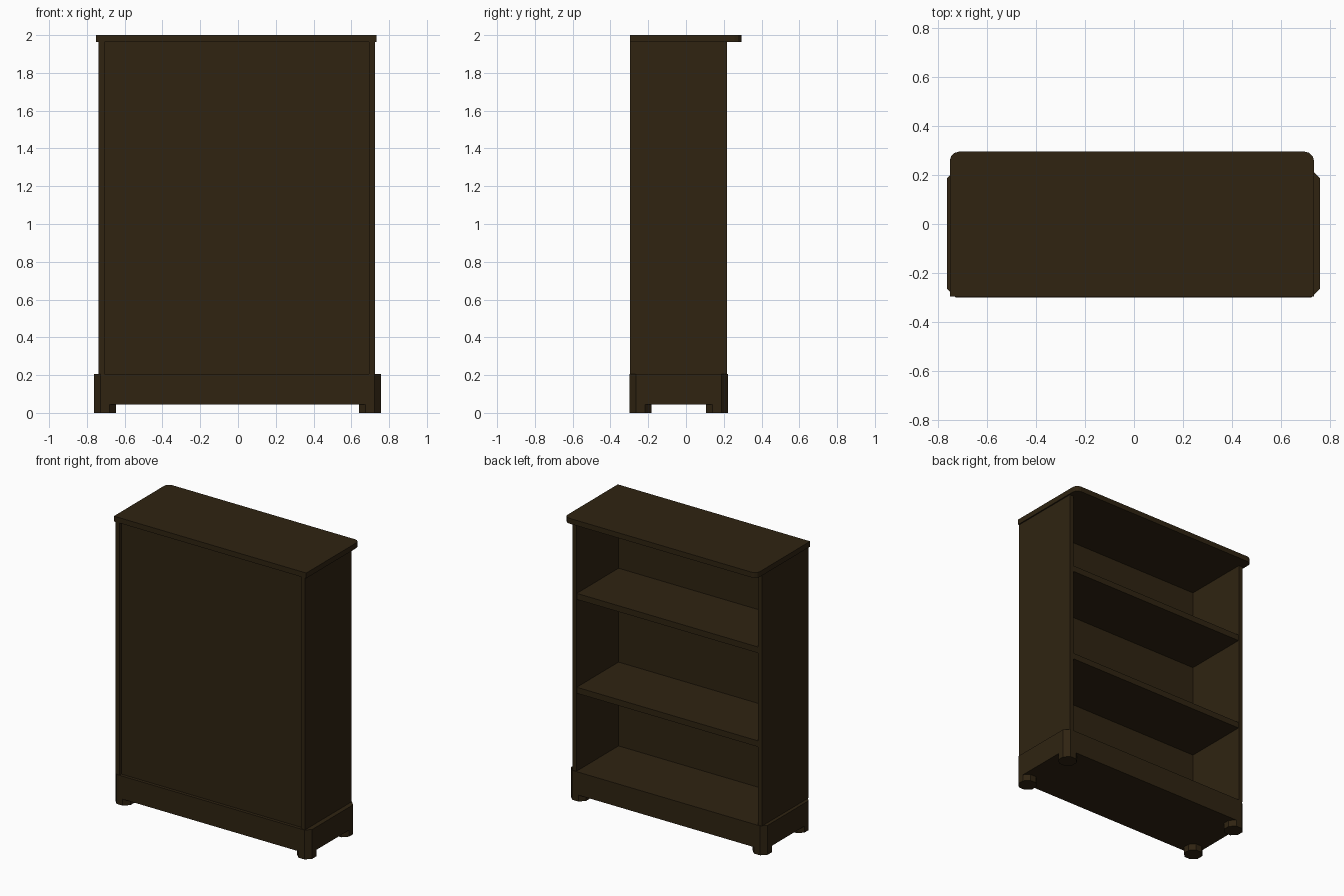
import bpy, math

if "Cube" in bpy.data.objects:
    bpy.data.objects.remove(bpy.data.objects["Cube"])

# One dark wood colour for the whole bookcase
wood = bpy.data.materials.new("dark walnut")
wood.diffuse_color = (0.029, 0.0173, 0.0058, 1)
wood.use_nodes = True
wood.node_tree.nodes["Principled BSDF"].inputs["Base Color"].default_value = wood.diffuse_color


def prism(name, outline, z0, z1):
    """Extrude a counter-clockwise xy outline between two heights."""
    n = len(outline)
    verts = [(x, y, z) for z in (z0, z1) for x, y in outline]
    faces = [tuple(reversed(range(n))), tuple(range(n, 2 * n))]
    faces += [(i, (i + 1) % n, n + (i + 1) % n, n + i) for i in range(n)]
    mesh = bpy.data.meshes.new(name)
    mesh.from_pydata(verts, [], faces)
    mesh.materials.append(wood)
    obj = bpy.data.objects.new(name, mesh)
    bpy.context.collection.objects.link(obj)
    return obj


def rect(x0, x1, y0, y1):
    return [(x0, y0), (x1, y0), (x1, y1), (x0, y1)]


def chamfered(x0, x1, y0, y1, c):
    return [(x0 + c, y0), (x1 - c, y0), (x1, y0 + c), (x1, y1 - c),
            (x1 - c, y1), (x0 + c, y1), (x0, y1 - c), (x0, y0 + c)]


# Plinth with cut corners, raised on four feet
BX0, BX1, BY0, BY1 = -0.762, 0.758, -0.30, 0.222
FOOT, CUT, GAP, BASE = 0.117, 0.035, 0.045, 0.205
prism("plinth", chamfered(BX0, BX1, BY0, BY1, CUT), GAP, BASE)
for side, x in (("left", BX0), ("right", BX1 - FOOT)):
    for end, y in (("back", BY0), ("front", BY1 - FOOT)):
        prism(f"{end}_{side}_foot",
              chamfered(x, x + FOOT, y, y + FOOT, CUT), 0, GAP)

# Side boards
X0, X1, Y0, Y1, T, TOP = -0.738, 0.725, -0.296, 0.217, 0.032, 1.963
prism("left_side", rect(X0, X0 + T, Y0, Y1), BASE, TOP)
prism("right_side", rect(X1 - T, X1, Y0, Y1), BASE, TOP)

# Closed panel, slightly recessed between the sides
prism("back_panel", rect(X0 + T, X1 - T, Y0 + 0.018, Y0 + 0.05), BASE, TOP)

# Two shelves
for name, z in (("lower_shelf", 0.79), ("upper_shelf", 1.445)):
    prism(name, rect(X0 + T, X1 - T, Y0 + 0.05, Y1 - 0.003), z - 0.042, z)

# Top board with rounded corners on the open side
TX0, TX1, TY1, R = -0.751, 0.734, 0.295, 0.038
outline = [(TX0, Y0), (TX1, Y0)]
for cx, start in ((TX1 - R, 0), (TX0 + R, 90)):
    for i in range(4):
        a = math.radians(start + 30 * i)
        outline.append((cx + R * math.cos(a), TY1 - R + R * math.sin(a)))
prism("top_board", outline, TOP, 2.0)
